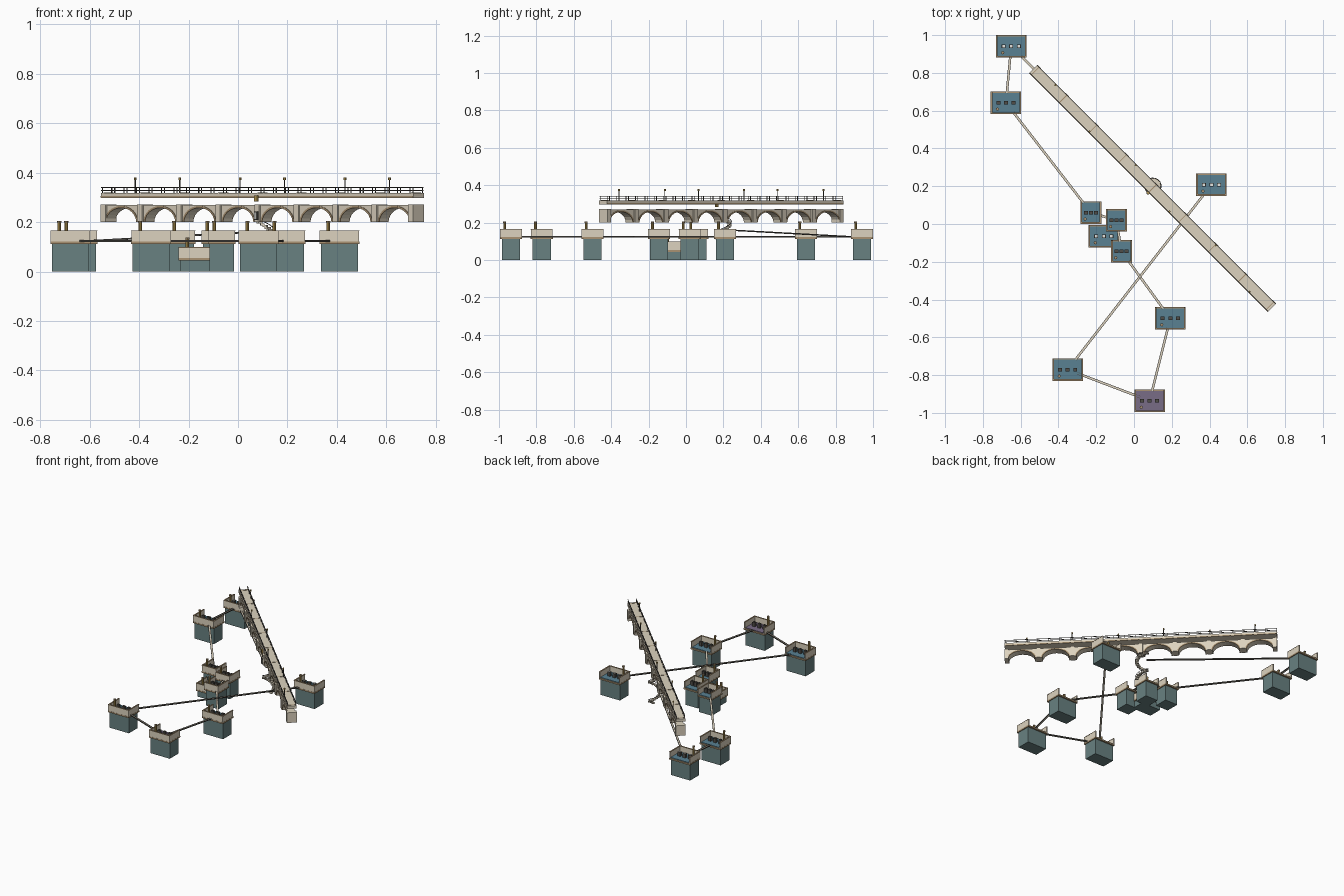
import bpy, bmesh, math
from mathutils import Matrix, Vector

if "Cube" in bpy.data.objects:
    bpy.data.objects.remove(bpy.data.objects["Cube"])


def mat(name, r, g, b):
    m = bpy.data.materials.new(name)
    m.diffuse_color = (r, g, b, 1)
    m.use_nodes = True
    m.node_tree.nodes["Principled BSDF"].inputs["Base Color"].default_value = m.diffuse_color
    return m


STONE = mat("pale_stone", .72, .65, .52)
TEAL = mat("dark_teal", .14, .22, .22)
BLUE = mat("blue_floor", .10, .22, .29)
PURPLE = mat("purple_floor", .19, .15, .24)
TAN = mat("tan_trim", .40, .29, .17)
DARK = mat("dark_metal", .08, .075, .065)
GOLD = mat("gold", .45, .30, .08)
WHITE = mat("white", .8, .8, .76)


def finish(name, bm, material, matrix=None):
    bmesh.ops.recalc_face_normals(bm, faces=bm.faces)
    me = bpy.data.meshes.new(name)
    bm.to_mesh(me)
    bm.free()
    me.materials.append(material)
    ob = bpy.data.objects.new(name, me)
    if matrix:
        ob.matrix_world = matrix
    bpy.context.collection.objects.link(ob)
    return ob


def boxes(name, items, material, matrix=None):
    """One object from (centre x, y, z, size x, y, z) boxes."""
    bm = bmesh.new()
    for x, y, z, sx, sy, sz in items:
        bmesh.ops.create_cube(bm, size=1, matrix=Matrix.Translation((x, y, z)) @ Matrix.Diagonal((sx, sy, sz, 1)))
    return finish(name, bm, material, matrix)


def cylinders(name, items, material, matrix=None, sides=8):
    """One object from (x, y, bottom z, top z, radius) cylinders."""
    bm = bmesh.new()
    for x, y, z0, z1, r in items:
        bmesh.ops.create_cone(bm, cap_ends=True, segments=sides, radius1=r, radius2=r, depth=z1 - z0,
                              matrix=Matrix.Translation((x, y, (z0 + z1) / 2)))
    return finish(name, bm, material, matrix)


# Station blocks: plinth, trim, floor, three parapets, machines, chimney
def station(x, y, w, d, drop=0, floor=BLUE, tops=DARK):
    M = Matrix.Translation((x, y, 0))
    top = .113 - drop
    boxes("plinth", [(0, 0, top / 2, w - .01, d - .02, top)], TEAL, M)
    boxes("trim", [(0, 0, top + .004, w + .002, d + .002, .010)], TAN, M)
    boxes("floor", [(0, 0, top + .010, w - .012, d - .012, .006)], floor, M)
    t, h = .007, .044
    zc = top + .008 + h / 2
    boxes("parapet", [(0, -d / 2 + t / 2, zc, w, t, h)] +
          [(s * (w / 2 - t / 2), t / 2, zc, t, d - t, h) for s in (-1, 1)], STONE, M)
    boxes("parapet_cap", [(0, -d / 2 + t / 2, zc + h / 2, w + .002, t + .002, .003)] +
          [(s * (w / 2 - t / 2), t / 2, zc + h / 2, t + .002, d - t, .003) for s in (-1, 1)], TAN, M)
    gap = w * .25
    boxes("machines", [(i * gap, 0, top + .026, .021, .019, .030) for i in (-1, 0, 1)], DARK, M)
    boxes("machine_tops", [(i * gap, 0, top + .042, .014, .012, .004) for i in (-1, 0, 1)], tops, M)
    cx, cy = -w * .28, -d * .29
    cylinders("chimney", [(cx, cy, top, top + .089, .007)], GOLD, M)
    cylinders("chimney_cap", [(cx, cy, top + .085, top + .092, .0085)], TAN, M)


W, D = .16, .117
spots = [(-.65, .941), (-.678, .642), (-.228, .060), (-.093, .020), (-.16, -.065),
         (-.066, -.145), (.192, -.50), (.083, -.936), (-.351, -.771), (.41, .208)]
for i, (x, y) in enumerate(spots):
    w = .109 if i in (2, 3, 5) else W
    station(x, y, w, D, drop=.068 if i == 4 else 0, floor=PURPLE if i == 7 else BLUE,
            tops=WHITE if i in (0, 4, 9) else DARK)


# Footbridges between the blocks
def footbridge(a, b):
    a, b = Vector(a), Vector(b)
    v = b - a
    M = Matrix.Translation((a + b) / 2) @ v.to_track_quat('X', 'Z').to_matrix().to_4x4()
    n = v.length
    boxes("footbridge_deck", [(0, 0, 0, n, .009, .004)], STONE, M)
    boxes("footbridge_rails", [(0, s * .0055, .001, n, .002, .007) for s in (-1, 1)], DARK, M)


def at_edge(p, q):
    """Point on p's outline toward q, slightly inside."""
    dx, dy = q[0] - p[0], q[1] - p[1]
    k = min(.05 / max(abs(dx), .001), .05 / max(abs(dy), .001))
    return (p[0] + dx * k, p[1] + dy * k, .123)


for i, j in [(0, 1), (1, 2), (2, 3), (3, 5), (5, 6), (6, 7), (7, 8), (8, 9)]:
    footbridge(at_edge(spots[i], spots[j]), at_edge(spots[j], spots[i]))
footbridge(at_edge(spots[0], (.08, .2)), (.075, .215, .160))

# Viaduct, built along local x and turned 45 degrees
V = Matrix.Translation((.0985, .1885, 0)) @ Matrix.Rotation(math.radians(-45), 4, 'Z')
L, DW = 1.787, .060
N = 8
span = L / N

# Arcade of elliptical arches
bm = bmesh.new()
pts = [(-L / 2, .200), (-L / 2, .270), (L / 2, .270), (L / 2, .200)]
for i in reversed(range(N)):
    cx = (i - (N - 1) / 2) * span
    for k in range(13):
        a = math.pi * k / 12
        pts.append((cx + .087 * math.cos(a), .200 + .058 * math.sin(a)))
face = bm.faces.new([bm.verts.new((x, -.024, z)) for x, z in pts])
new = bmesh.ops.extrude_face_region(bm, geom=[face])["geom"]
bmesh.ops.translate(bm, vec=(0, .048, 0), verts=[g for g in new if isinstance(g, bmesh.types.BMVert)])
finish("arcade", bm, STONE, V)

# Raised arch rings on both faces
bm = bmesh.new()
for i in range(N):
    cx = (i - (N - 1) / 2) * span
    for s in (-1, 1):
        ring = []
        for k in range(13):
            a = math.pi * k / 12
            c, n = math.cos(a), math.sin(a)
            ring.append([bm.verts.new((cx + (.087 + e) * c, s * y, .200 + (.058 + e) * n))
                         for e, y in ((0, .023), (0, .027), (.008, .027), (.008, .023))])
        for p, q in zip(ring, ring[1:]):
            for k in range(4):
                bm.faces.new((p[k], p[(k + 1) % 4], q[(k + 1) % 4], q[k]))
        bm.faces.new(ring[0])
        bm.faces.new(ring[-1])
finish("arch_rings", bm, TAN, V)

# Pilasters at the piers
px = [max(-L / 2 + .014, min(L / 2 - .014, (i - N / 2) * span)) for i in range(N + 1)]
boxes("pilasters", [(x, 0, .236, .028, .064, .072) for x in px], STONE, V)

# Deck with joints and edge strips
boxes("deck", [(0, 0, .308, L, DW, .020)], STONE, V)
boxes("deck_joints", [(x, 0, .3185, .004, DW - .006, .002) for x in px], TAN, V)
boxes("deck_edges", [(0, s * .0295, .302, L, .003, .006) for s in (-1, 1)], TAN, V)

# Railings
rail_y = .027
posts = 26
boxes("railing_posts", [((k / (posts - 1) - .5) * (L - .01), s * rail_y, .329, .003, .003, .024)
                        for k in range(posts) for s in (-1, 1)], DARK, V)
boxes("railing_bars", [(0, s * rail_y, z, L, .003, .003) for s in (-1, 1) for z in (.328, .340)], DARK, V)

# Lamps on alternating sides
lamps = [((i - 2.5) * .3, .023 if i % 2 == 0 else -.023) for i in range(6)]
cylinders("lamp_posts", [(x, y, .318, .372, .0025) for x, y in lamps], DARK, V, 6)
cylinders("lamp_heads", [(x, y, .370, .380, .0055) for x, y in lamps], GOLD, V, 6)

# Hoist boxes hung beside the central pier
boxes("hoist_frame", [(0, -.035, .226, .018, .010, .034)], DARK, V)
boxes("hoist_cabin", [(0, -.039, .226, .012, .006, .026)], WHITE, V)
boxes("hoist_head", [(0, -.035, .295, .016, .010, .024)], GOLD, V)

# Spiral stair under the viaduct
C = Vector((.1, .2, 0))
steps = 26
bm = bmesh.new()
for k in range(steps):
    a = math.radians(-30 + k * 21)
    z = .012 + k * .0078
    m = (Matrix.Translation(C + Vector((0, 0, z))) @ Matrix.Rotation(a, 4, 'Z') @
         Matrix.Translation((.033, 0, 0)) @ Matrix.Diagonal((.022, .016, .008, 1)))
    bmesh.ops.create_cube(bm, size=1, matrix=m)
finish("spiral_steps", bm, STONE)

# Stair handrail
cu = bpy.data.curves.new("spiral_rail", 'CURVE')
cu.dimensions = '3D'
cu.bevel_depth = .0018
cu.bevel_resolution = 0
sp = cu.splines.new('POLY')
sp.points.add(steps - 1)
for k in range(steps):
    a = math.radians(-30 + k * 21)
    sp.points[k].co = (C.x + .044 * math.cos(a), C.y + .044 * math.sin(a), .026 + k * .0078, 1)
cu.materials.append(DARK)
bpy.context.collection.objects.link(bpy.data.objects.new("spiral_rail", cu))
